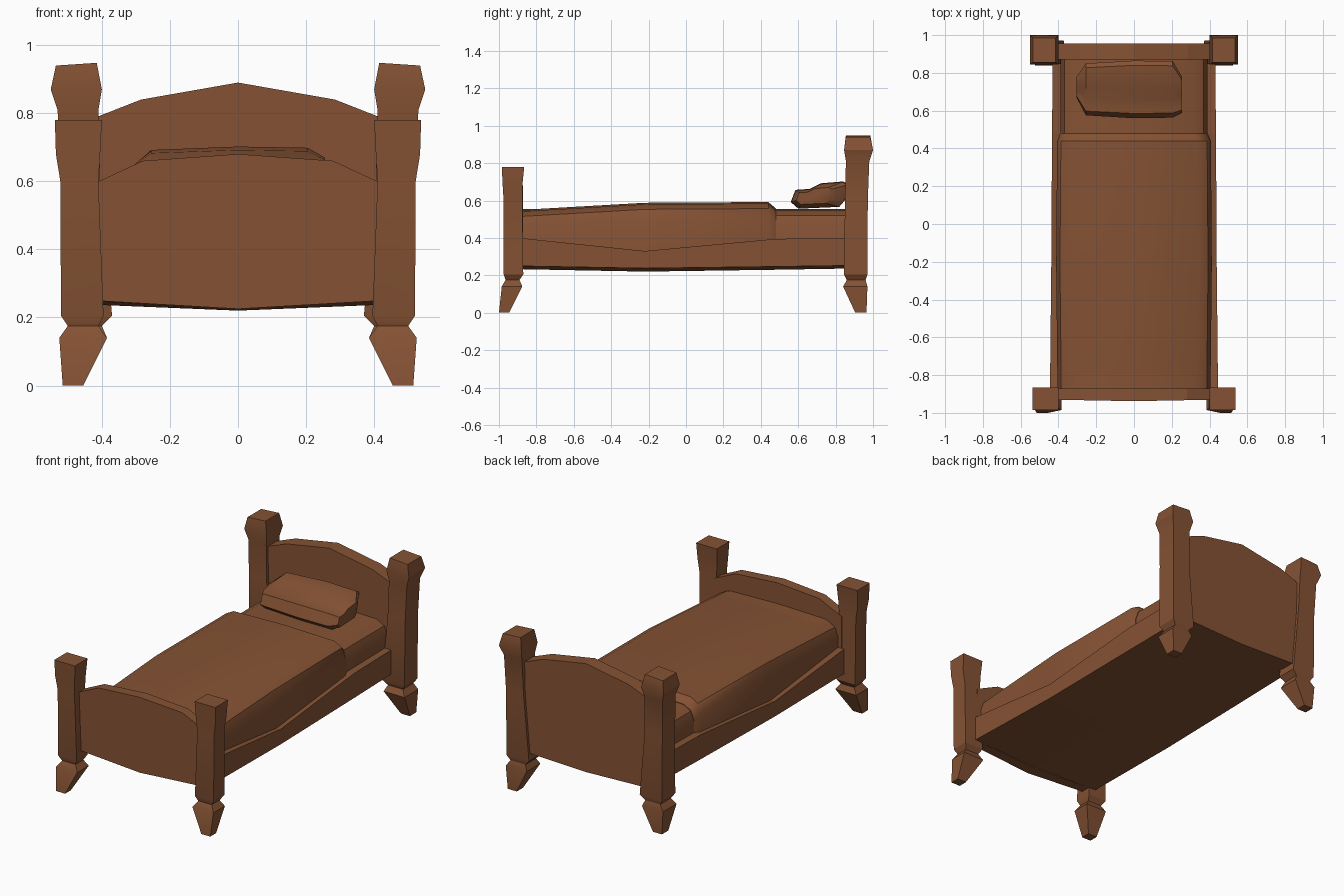
import bpy
import bmesh
import math

old = bpy.data.objects.get("Cube")
if old:
    bpy.data.objects.remove(old, do_unlink=True)

wood = bpy.data.materials.new("warm_brown")
wood.use_nodes = True
BROWN = (0.235, 0.085, 0.034, 1)
wood.diffuse_color = BROWN
wood.node_tree.nodes["Principled BSDF"].inputs["Base Color"].default_value = BROWN


def loft(name, rings, smooth=None):
    """Skin a run of equal-length rings and cap both ends."""
    bm = bmesh.new()
    loops = [[bm.verts.new(p) for p in ring] for ring in rings]
    n = len(loops[0])
    for a, b in zip(loops, loops[1:]):
        for i in range(n):
            j = (i + 1) % n
            bm.faces.new((a[i], a[j], b[j], b[i]))
    bm.faces.new(loops[0])
    bm.faces.new(loops[-1])
    bmesh.ops.recalc_face_normals(bm, faces=bm.faces[:])
    mesh = bpy.data.meshes.new(name)
    bm.to_mesh(mesh)
    bm.free()
    mesh.materials.append(wood)
    obj = bpy.data.objects.new(name, mesh)
    bpy.context.collection.objects.link(obj)
    if smooth:
        bpy.ops.object.select_all(action="DESELECT")
        obj.select_set(True)
        bpy.context.view_layer.objects.active = obj
        bpy.ops.object.shade_smooth_by_angle(angle=math.radians(smooth))
    return obj


def mirrored(half):
    """Close a right-hand outline across x = 0; it starts and ends on the axis."""
    return half + [(-x, z) for x, z in half[-2:0:-1]]


def along_y(outline, y):
    return [(x, y, z) for x, z in outline]


def post(name, side, sections):
    """Square post; each section is z, inner x, outer x, front y, back y, tilt of the top."""
    rings = []
    for z, xi, xo, y0, y1, tilt in sections:
        rings.append([(side * xi, y0, z + tilt), (side * xo, y0, z),
                      (side * xo, y1, z), (side * xi, y1, z + tilt)])
    loft(name, rings, 30)


# Corner posts: tapered foot, pinched neck, shaft and flared head
front_post = [
    (0.00, 0.455, 0.515, -1.00, -0.945, 0),
    (0.14, 0.385, 0.525, -0.985, -0.875, 0),
    (0.175, 0.41, 0.50, -0.965, -0.89, 0),
    (0.205, 0.395, 0.52, -0.975, -0.87, 0),
    (0.60, 0.41, 0.522, -0.975, -0.875, 0),
    (0.68, 0.405, 0.535, -0.98, -0.875, 0),
    (0.78, 0.40, 0.538, -0.985, -0.865, 0),
]
back_post = [
    (0.00, 0.455, 0.515, 0.905, 0.965, 0),
    (0.14, 0.385, 0.525, 0.84, 0.97, 0),
    (0.175, 0.40, 0.50, 0.86, 0.96, 0),
    (0.205, 0.37, 0.52, 0.845, 0.97, 0),
    (0.60, 0.405, 0.522, 0.85, 0.972, 0),
    (0.81, 0.41, 0.53, 0.855, 0.98, 0),
    (0.87, 0.40, 0.55, 0.845, 1.00, 0),
    (0.94, 0.415, 0.535, 0.855, 0.985, 0.008),
]
for label, side in (("left", 1), ("right", -1)):
    post("front_post_" + label, side, front_post)
    post("back_post_" + label, side, back_post)

# Arched end boards
foot = mirrored([(0, 0.225), (0.43, 0.25), (0.43, 0.59), (0.28, 0.66), (0, 0.68)])
loft("footboard", [[(x, y - bow * (1 - abs(x) / 0.43), z) for x, z in foot]
                   for y, bow in ((-0.93, 0.008), (-0.872, 0))])
head = mirrored([(0, 0.235), (0.43, 0.25), (0.43, 0.783), (0.285, 0.84), (0, 0.89)])
loft("headboard", [along_y(head, y) for y in (0.87, 0.955)])

# Sagging bed frame with side rails
frame = []
for y, w, low, edge, top in ((-0.89, 0.445, 0.233, 0.25, 0.40),
                             (-0.22, 0.438, 0.22, 0.238, 0.33),
                             (0.48, 0.434, 0.23, 0.247, 0.395),
                             (0.90, 0.43, 0.237, 0.253, 0.40)):
    frame.append(along_y(mirrored([(0, low), (w, edge), (w, top), (0, top)]), y))
loft("bed_frame", frame)


def soft(w, top):
    """Rounded cross-section with a slightly crowned top."""
    return mirrored([(0, 0.29), (w, 0.29), (w, top - 0.09), (w - 0.02, top - 0.035),
                     (w - 0.07, top - 0.008), (0, top)])


# Mattress and the blanket over it
loft("mattress", [along_y(soft(0.388, 0.555), y) for y in (-0.88, 0.875)], 40)
loft("blanket", [along_y(soft(w, top), y) for y, w, top in (
    (-0.88, 0.405, 0.55), (-0.22, 0.412, 0.588),
    (0.44, 0.407, 0.592), (0.48, 0.39, 0.558))], 40)

# Faceted pillow leaning on the headboard
profile = [(0.56, 0.59), (0.585, 0.655), (0.66, 0.66), (0.72, 0.69), (0.84, 0.70),
           (0.865, 0.685), (0.85, 0.60), (0.82, 0.565), (0.60, 0.555)]
pillow = []
for x, shear, size, lift in ((-0.305, 0.01, 0.35, 0), (-0.255, 0, 0.9, 0), (0, 0, 1, 0.002),
                             (0.205, 0, 0.98, 0), (0.255, -0.03, 0.62, 0)):
    pillow.append([(x, 0.715 + shear + (y - 0.715) * size, 0.62 + lift + (z - 0.62) * size)
                   for y, z in profile])
loft("pillow", pillow, 35)
